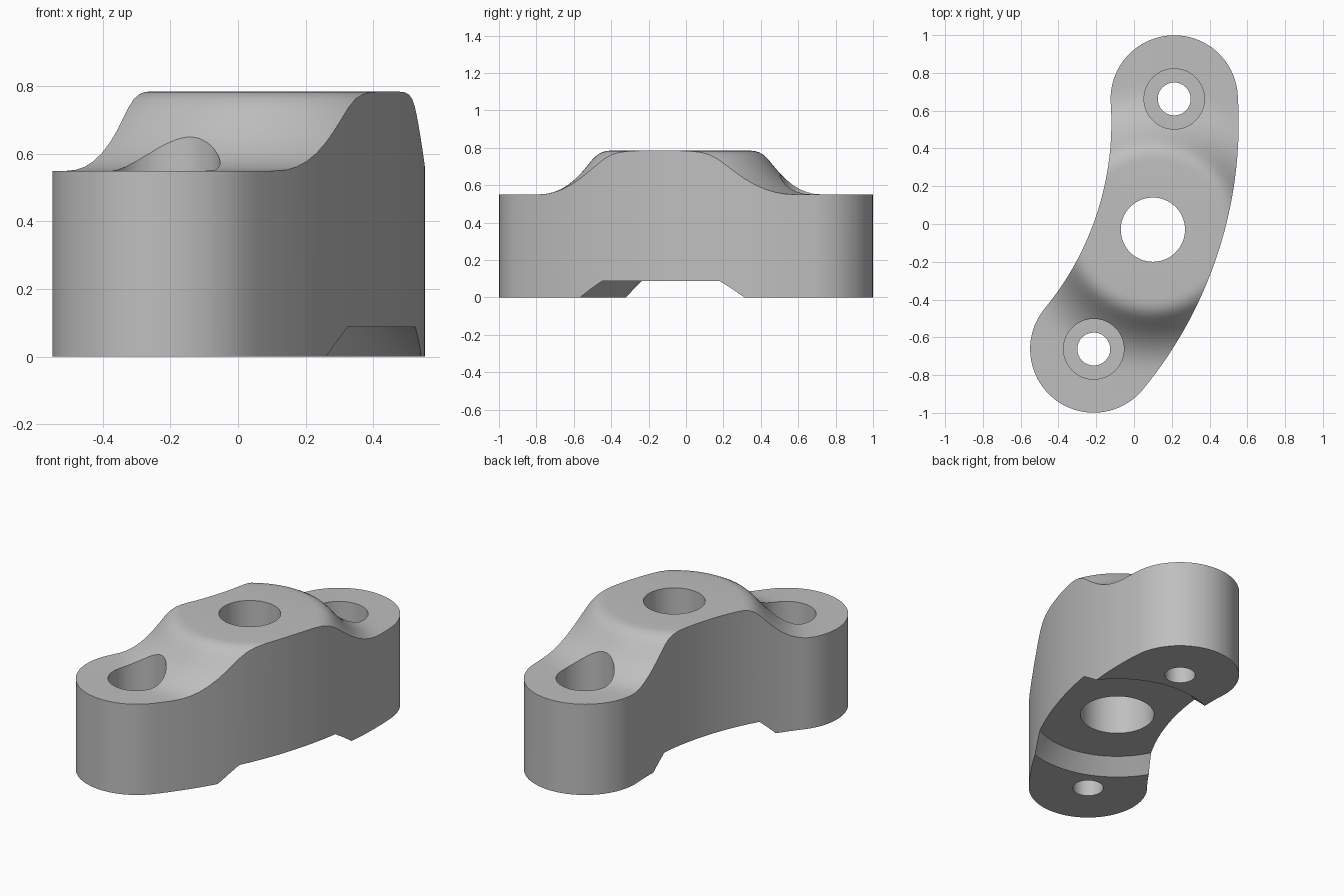
import bpy, bmesh
from math import cos, sin, pi, atan2, hypot
from mathutils import Vector

if "Cube" in bpy.data.objects:
    bpy.data.objects.remove(bpy.data.objects["Cube"])

HUB = Vector((0.10, -0.03))
ENDS = [Vector((0.213, 0.662)), Vector((-0.213, -0.662))]
BEND = Vector((-1.666, 0.536))      # centre of the curved arm
HALF_WIDTH = 0.337

metal = bpy.data.materials.new("plain_grey")
metal.use_nodes = True
grey = (0.52, 0.52, 0.52, 1)
metal.diffuse_color = grey
metal.node_tree.nodes["Principled BSDF"].inputs["Base Color"].default_value = grey


def to_object(name, bm):
    bmesh.ops.recalc_face_normals(bm, faces=bm.faces)
    mesh = bpy.data.meshes.new(name)
    bm.to_mesh(mesh)
    bm.free()
    mesh.materials.append(metal)
    ob = bpy.data.objects.new(name, mesh)
    bpy.context.collection.objects.link(ob)
    return ob


def arc(centre, radius, start, end, steps):
    return [centre + radius * Vector((cos(a), sin(a)))
            for a in (start + (end - start) * i / steps for i in range(steps + 1))]


def lathe(name, profile, centre, steps=128):
    """Spin a closed (radius, height) profile around a vertical axis."""
    bm = bmesh.new()
    rings = [[bm.verts.new((p.x, p.y, z)) for p in arc(centre, r, 0, 2 * pi, steps)[:-1]]
             for r, z in profile]
    for k, ring in enumerate(rings):
        nxt = rings[(k + 1) % len(rings)]
        for i in range(steps):
            j = (i + 1) % steps
            bm.faces.new((ring[i], ring[j], nxt[j], nxt[i]))
    return to_object(name, bm)


def cylinder(name, centre, radius, bottom, top):
    bm = bmesh.new()
    base = bm.faces.new([bm.verts.new((p.x, p.y, bottom))
                         for p in arc(centre, radius, 0, 2 * pi, 64)[:-1]])
    extrude(bm, base, top - bottom)
    return to_object(name, bm)


def extrude(bm, face, height):
    new = bmesh.ops.extrude_face_region(bm, geom=[face])["geom"]
    bmesh.ops.translate(bm, vec=(0, 0, height),
                        verts=[v for v in new if isinstance(v, bmesh.types.BMVert)])


def combine(body, tool, operation):
    mod = body.modifiers.new(operation.lower(), "BOOLEAN")
    mod.operation, mod.solver, mod.object = operation, "EXACT", tool
    bpy.ops.object.select_all(action="DESELECT")
    bpy.context.view_layer.objects.active = body
    body.select_set(True)
    bpy.ops.object.modifier_apply(modifier=mod.name)
    bpy.data.objects.remove(tool)


# Curved arm outline with round ends
back, front = ENDS
a_back = atan2(*(back - BEND).yx)
a_front = atan2(*(front - BEND).yx)
reach = hypot(*(back - BEND))
outline = (arc(BEND, reach + HALF_WIDTH, a_front, a_back, 40)
           + arc(back, HALF_WIDTH, a_back, a_back + pi, 40)[1:]
           + arc(BEND, reach - HALF_WIDTH, a_back, a_front, 40)[1:]
           + arc(front, HALF_WIDTH, a_front + pi, a_front + 2 * pi, 40)[1:-1])
bm = bmesh.new()
extrude(bm, bm.faces.new([bm.verts.new((p.x, p.y, -0.2)) for p in outline]), 1.4)
clamp = to_object("clamp_arm", bm)

# Raised hub, sloping shoulders, stepped bore and underside recess
shoulder = [(0.37, 0.785), (0.395, 0.783), (0.42, 0.776), (0.445, 0.762), (0.47, 0.738),
            (0.50, 0.701), (0.53, 0.666), (0.56, 0.635), (0.60, 0.602), (0.64, 0.578),
            (0.68, 0.562), (0.72, 0.553), (0.77, 0.55)]
profile = ([(0.21, 0.087), (0.21, 0.45), (0.17, 0.45), (0.17, 0.785)] + shoulder
           + [(1.3, 0.55), (1.3, 0), (0.56, 0), (0.475, 0.087)])
combine(clamp, lathe("hub_form", profile, HUB), "INTERSECT")

# Counterbored screw holes at both ends
for end in ENDS:
    combine(clamp, cylinder("counterbore", end, 0.16, 0.27, 1.2), "DIFFERENCE")
    combine(clamp, cylinder("screw_hole", end, 0.087, -0.1, 0.4), "DIFFERENCE")

bpy.ops.object.shade_smooth_by_angle(angle=0.5)
